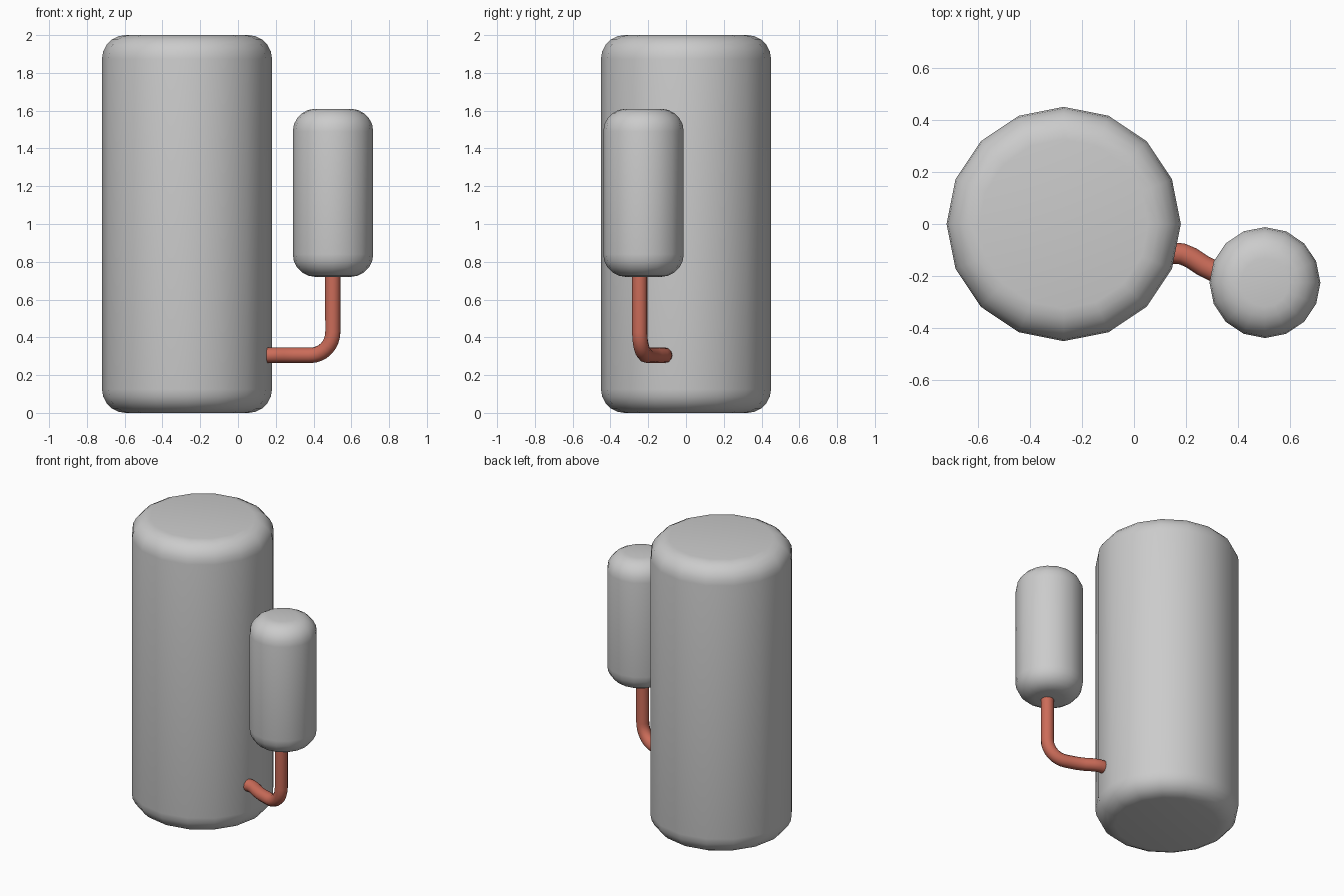
import bpy, math

if "Cube" in bpy.data.objects:
    bpy.data.objects.remove(bpy.data.objects["Cube"])


def tank(name, x, y, z0, z1, radius, bevel, sides=16, steps=5):
    # Rounded profile lathed around a vertical axis
    half = [(radius - bevel + bevel * math.sin(a), bevel - bevel * math.cos(a))
            for a in (math.pi / 2 * i / steps for i in range(steps + 1))]
    profile = [(r, z0 + h) for r, h in half] + [(r, z1 - h) for r, h in reversed(half)]
    verts = [(r * math.cos(2 * math.pi * k / sides), r * math.sin(2 * math.pi * k / sides), z)
             for r, z in profile for k in range(sides)]
    faces = [(i * sides + k, i * sides + (k + 1) % sides,
              (i + 1) * sides + (k + 1) % sides, (i + 1) * sides + k)
             for i in range(len(profile) - 1) for k in range(sides)]
    faces.append(tuple(reversed(range(sides))))
    faces.append(tuple(range(len(verts) - sides, len(verts))))
    mesh = bpy.data.meshes.new(name)
    mesh.from_pydata(verts, [], faces)
    mesh.shade_smooth()
    ob = bpy.data.objects.new(name, mesh)
    ob.location = (x, y, 0)
    bpy.context.collection.objects.link(ob)
    return ob


# Tanks
tank("large_tank", -0.27, 0, 0, 2, 0.45, 0.125)
tank("small_tank", 0.503, -0.225, 0.72, 1.61, 0.213, 0.12)

# Pipe path: short kinked run out of the large tank, elbow, riser
z = 0.305
path = [(0.15, -0.112, z), (0.185, -0.115, z), (0.22, -0.13, z),
        (0.265, -0.16, z), (0.31, -0.182, z)]
for i in range(9):
    a = math.pi / 2 * i / 8
    s, h = math.sin(a), 1 - math.cos(a)
    path.append((0.385 + 0.117 * s, -0.207 - 0.038 * s, z + 0.123 * h))
path.append((0.502, -0.245, 0.76))

curve = bpy.data.curves.new("pipe", 'CURVE')
curve.dimensions = '3D'
curve.bevel_depth = 0.041
curve.bevel_resolution = 4
curve.use_fill_caps = True
spline = curve.splines.new('POLY')
spline.points.add(len(path) - 1)
for p, co in zip(spline.points, path):
    p.co = (*co, 1)
spline.use_smooth = True
pipe = bpy.data.objects.new("pipe", curve)
bpy.context.collection.objects.link(pipe)

# Copper red pipe colour
mat = bpy.data.materials.new("pipe_red")
mat.diffuse_color = (0.6, 0.15, 0.1, 1)
mat.use_nodes = True
mat.node_tree.nodes["Principled BSDF"].inputs["Base Color"].default_value = mat.diffuse_color
curve.materials.append(mat)
